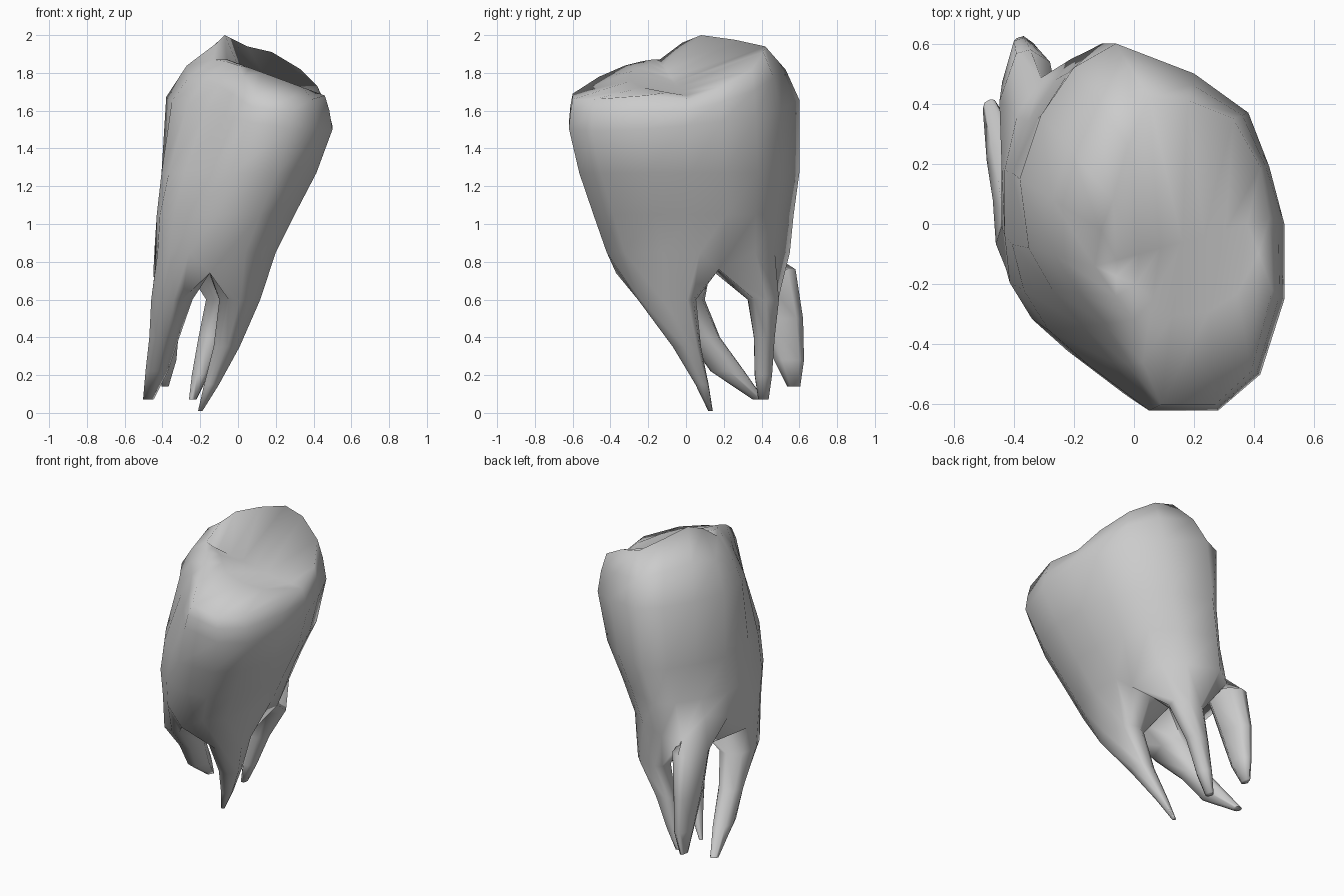
import bpy, bmesh, math
from mathutils import Vector

if "Cube" in bpy.data.objects:
    bpy.data.objects.remove(bpy.data.objects["Cube"])

bm = bmesh.new()
N = 16

# Outline of the body seen from above (x, y)
outline = [(.5, 0), (.45, .19), (.38, .37), (.2, .5), (-.06, .6), (-.2, .52),
           (-.31, .36), (-.38, .15), (-.38, -.1), (-.36, -.28), (-.27, -.42),
           (-.13, -.54), (.02, -.62), (.28, -.62), (.42, -.5), (.5, -.25)]
# The crown is cut back at its front left
crown = outline[:8] + [(-.35, -.08), (-.27, -.22), (-.17, -.34), (-.07, -.46),
                       (.05, -.62)] + outline[13:]

# Rim of the chewing surface (x, y, z)
rim_pts = [(.45, .02, 1.66), (.42, .19, 1.73), (.33, .35, 1.82), (.18, .41, 1.91),
           (.05, .42, 1.94), (-.02, .26, 1.975), (-.07, .08, 2.0), (-.11, -.02, 1.96),
           (-.13, -.14, 1.87), (-.06, -.24, 1.86), (0, -.32, 1.84), (.03, -.46, 1.78),
           (.09, -.6, 1.69), (.27, -.6, 1.66), (.39, -.49, 1.66), (.46, -.22, 1.68)]


def add_ring(points):
    return [bm.verts.new(p) for p in points]


def bridge(a, b):
    n = len(a)
    for i in range(n):
        j = (i + 1) % n
        bm.faces.new((a[i], a[j], b[j], b[i]))


def strip(a, b):
    """Faces between two open rows that may share their ends."""
    for i in range(len(a) - 1):
        bm.faces.new(list(dict.fromkeys((a[i], a[i + 1], b[i + 1], b[i]))))


def section(x0, x1, y0, y1):
    """The outline stretched to a bounding box."""
    return [(x0 + (x + .38) / .88 * (x1 - x0), y0 + (y + .62) / 1.22 * (y1 - y0))
            for x, y in outline]


# Body walls, from the neck up to the widest contour
neck_splits = {1: .76, 5: .82, 8: .75, 12: .74}
neck_z = {**neck_splits, 6: .95, 7: .9}
low = add_ring([(x, y, neck_z.get(i, .85))
                for i, (x, y) in enumerate(section(-.44, .20, -.42, .55))])
low[1].co.y -= .05
low[12].co.y += .05
prev = low
for z, cut, *box in [(1.05, 0, -.43, .30, -.49, .57), (1.27, .02, -.405, .415, -.565, .60)]:
    ring = add_ring([(x, y, z) for x, y in section(*box)])
    for i in (5, 6):
        ring[i].co += Vector((.02, -.02, 0))
    for i in (9, 10, 11):
        ring[i].co += Vector((cut, cut, 0))
    bridge(prev, ring)
    prev = ring
wide = add_ring([(x, y, 1.6 - .16 * x + .08 * y) for x, y in crown])
bridge(prev, wide)

# Rounded shoulder up to the rim
rim = add_ring(rim_pts)
shoulder = []
for w, r in zip(wide, rim):
    d = r.co - w.co
    out = Vector((-d.x, -d.y, 0))
    shoulder.append((w.co + r.co) / 2 + out * .1 + Vector((0, 0, d.length * .05)))
shoulder = add_ring(shoulder)
bridge(wide, shoulder)
bridge(shoulder, rim)

# Chewing surface: back slope, groove, and a front ridge falling forwards
half = N // 2
back = rim[:half + 1]
front = [rim[-i % N] for i in range(half + 1)]
groove, ridge = [rim[0]], [rim[0]]
for i in range(1, half):
    p = rim[0].co.lerp(rim[half].co, i / half)
    p.z -= .015 * math.sin(math.pi * i / half)
    groove.append(bm.verts.new(p))
    q = p.lerp(front[i].co, .45)
    q.z = 1.85 - .37 * q.x
    ridge.append(bm.verts.new(q))
groove.append(rim[half])
ridge.append(rim[half])
strip(back, groove)
strip(groove, ridge)
strip(ridge, front)

# Arch between the roots
centre = bm.verts.new((-.16, .13, .76))
mids = {i: bm.verts.new(low[i].co.lerp(centre.co, .5) + Vector((0, 0, .01)))
        for i in neck_splits}

# Roots: neck span, then rings of (z, x, y, x radius, y radius)
roots = [
    (12, 17, [(.6, .01, -.1, .11, .155), (.35, -.06, .005, .07, .075),
              (.15, -.14, .085, .04, .035), (.01, -.2, .13, .012, .012)]),
    (1, 5, [(.6, -.06, .41, .11, .09), (.4, -.14, .415, .07, .06),
            (.2, -.2, .41, .045, .05), (.07, -.24, .41, .02, .03)]),
    (5, 8, [(.76, -.35, .44, .1, .14), (.5, -.37, .5, .07, .12),
            (.28, -.37, .545, .05, .08), (.14, -.385, .57, .02, .035)]),
    (8, 12, [(.6, -.35, -.05, .11, .15), (.4, -.39, .09, .08, .09),
             (.22, -.43, .22, .06, .09), (.07, -.475, .385, .028, .03)]),
]
for a, b, rings in roots:
    prev = [low[i % N] for i in range(a, b + 1)] + [mids[b % N], centre, mids[a % N]]
    c = sum((v.co for v in prev), Vector()) / len(prev)
    angles = [math.atan2(v.co.y - c.y, v.co.x - c.x) for v in prev]
    for z, x, y, rx, ry in rings:
        ring = add_ring([(x + rx * math.cos(t), y + ry * math.sin(t), z) for t in angles])
        bridge(prev, ring)
        prev = ring
    bm.faces.new(prev)

bmesh.ops.recalc_face_normals(bm, faces=bm.faces)
mesh = bpy.data.meshes.new("molar_tooth")
bm.to_mesh(mesh)
bm.free()
tooth = bpy.data.objects.new("molar_tooth", mesh)
bpy.context.collection.objects.link(tooth)
bpy.context.view_layer.objects.active = tooth
tooth.select_set(True)
bpy.ops.object.shade_smooth_by_angle(angle=math.radians(80))
